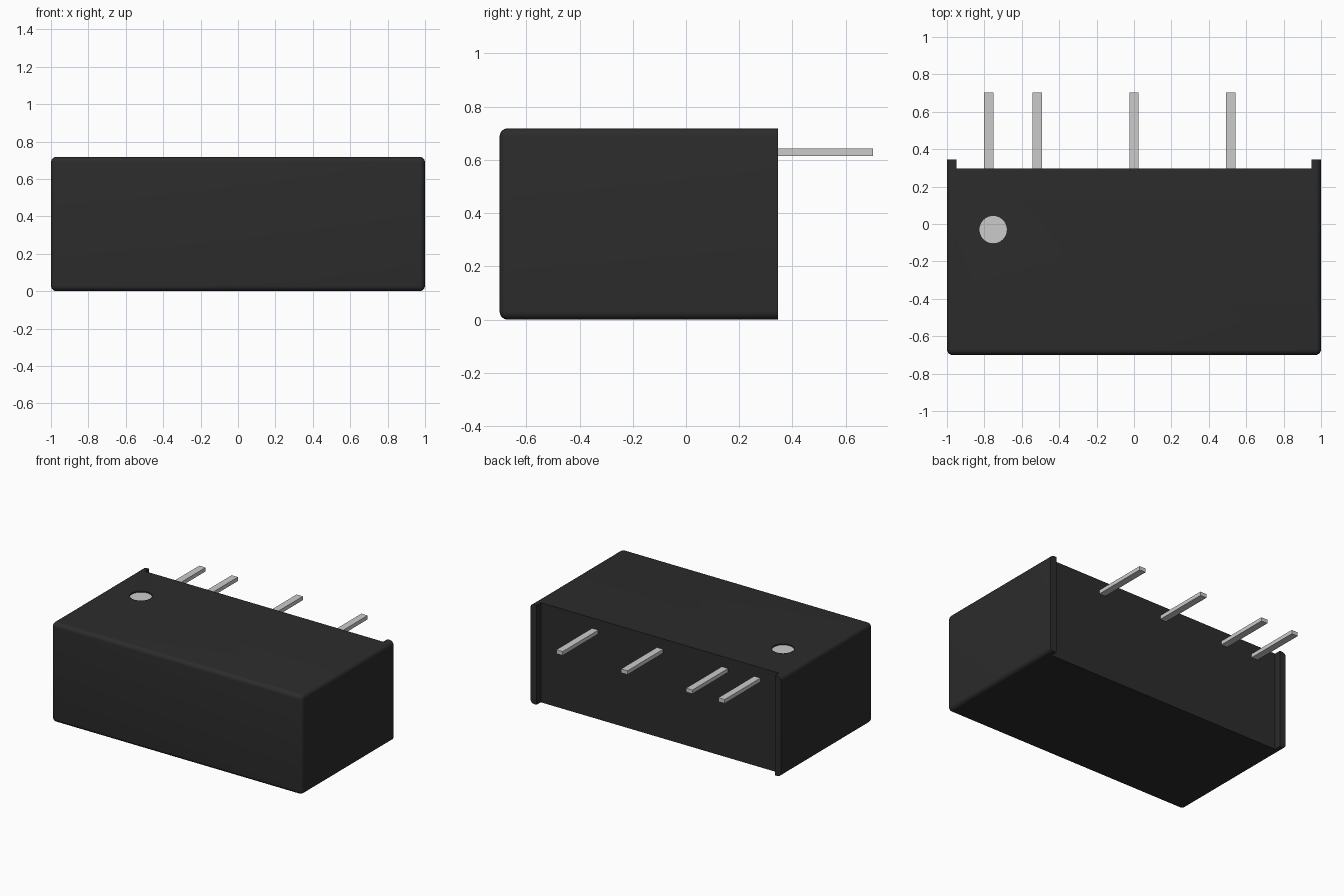
import bpy, bmesh

if "Cube" in bpy.data.objects:
    bpy.data.objects.remove(bpy.data.objects["Cube"])

W, H = 1.0, 0.718              # half width, height
FRONT, BACK, TAB = -0.70, 0.297, 0.345
PIN_END = 0.703


def add_object(name, bm, mat=None):
    bmesh.ops.recalc_face_normals(bm, faces=bm.faces[:])
    mesh = bpy.data.meshes.new(name)
    bm.to_mesh(mesh)
    bm.free()
    obj = bpy.data.objects.new(name, mesh)
    bpy.context.collection.objects.link(obj)
    if mat:
        mesh.materials.append(mat)
    return obj


def activate(obj):
    bpy.ops.object.select_all(action='DESELECT')
    obj.select_set(True)
    bpy.context.view_layer.objects.active = obj


def box(name, lo, hi):
    bm = bmesh.new()
    bmesh.ops.create_cube(bm, size=1)
    for v in bm.verts:
        v.co = [(a + b) / 2 + c * (b - a) for a, b, c in zip(lo, hi, v.co)]
    return add_object(name, bm)


def disc(name, z0, z1):
    bm = bmesh.new()
    bmesh.ops.create_cone(bm, cap_ends=True, segments=48,
                          radius1=0.073, radius2=0.073, depth=z1 - z0)
    bmesh.ops.translate(bm, verts=bm.verts, vec=(-0.753, -0.03, (z0 + z1) / 2))
    return add_object(name, bm)


black = bpy.data.materials.new("black_plastic")
black.diffuse_color = (0.025, 0.025, 0.025, 1)
black.use_nodes = True
black.node_tree.nodes["Principled BSDF"].inputs["Base Color"].default_value = black.diffuse_color

# Housing: U-shaped outline with two side lips at the back, extruded upwards
half = [(W, FRONT), (W, TAB), (0.95, TAB), (0.95, BACK)]
outline = half + [(-x, y) for x, y in reversed(half)]
bm = bmesh.new()
base = bm.faces.new([bm.verts.new((x, y, 0)) for x, y in outline])
top = bmesh.ops.extrude_face_region(bm, geom=[base])["geom"]
bmesh.ops.translate(bm, vec=(0, 0, H),
                    verts=[g for g in top if isinstance(g, bmesh.types.BMVert)])
bmesh.ops.recalc_face_normals(bm, faces=bm.faces[:])


def is_rounded(e):
    a, b = (v.co for v in e.verts)
    on_front = abs(a.y - FRONT) < 1e-4 and abs(b.y - FRONT) < 1e-4
    along_side = abs(a.x - b.x) < 1e-4 and abs(abs(a.x) - W) < 1e-4 and abs(a.y - b.y) > 0.5
    return on_front or along_side


bmesh.ops.bevel(bm, geom=[e for e in bm.edges if is_rounded(e)], offset=0.03,
                offset_type='OFFSET', segments=6, profile=0.5, affect='EDGES')
housing = add_object("housing", bm, black)

# Shallow round recess holding the marker dot
cutter = disc("recess_cutter", H - 0.01, H + 0.05)
activate(housing)
mod = housing.modifiers.new("recess", 'BOOLEAN')
mod.operation = 'DIFFERENCE'
mod.solver = 'EXACT'
mod.object = cutter
bpy.ops.object.modifier_apply(modifier=mod.name)
bpy.data.objects.remove(cutter)
bpy.ops.object.shade_smooth_by_angle(angle=0.6)
disc("marker_dot", H - 0.03, H - 0.008)

# Flat pins leaving the back face
for i, x in enumerate((-0.776, -0.518, 0, 0.517)):
    box(f"pin_{i + 1}", (x - 0.025, BACK - 0.02, 0.615), (x + 0.025, PIN_END, 0.643))
